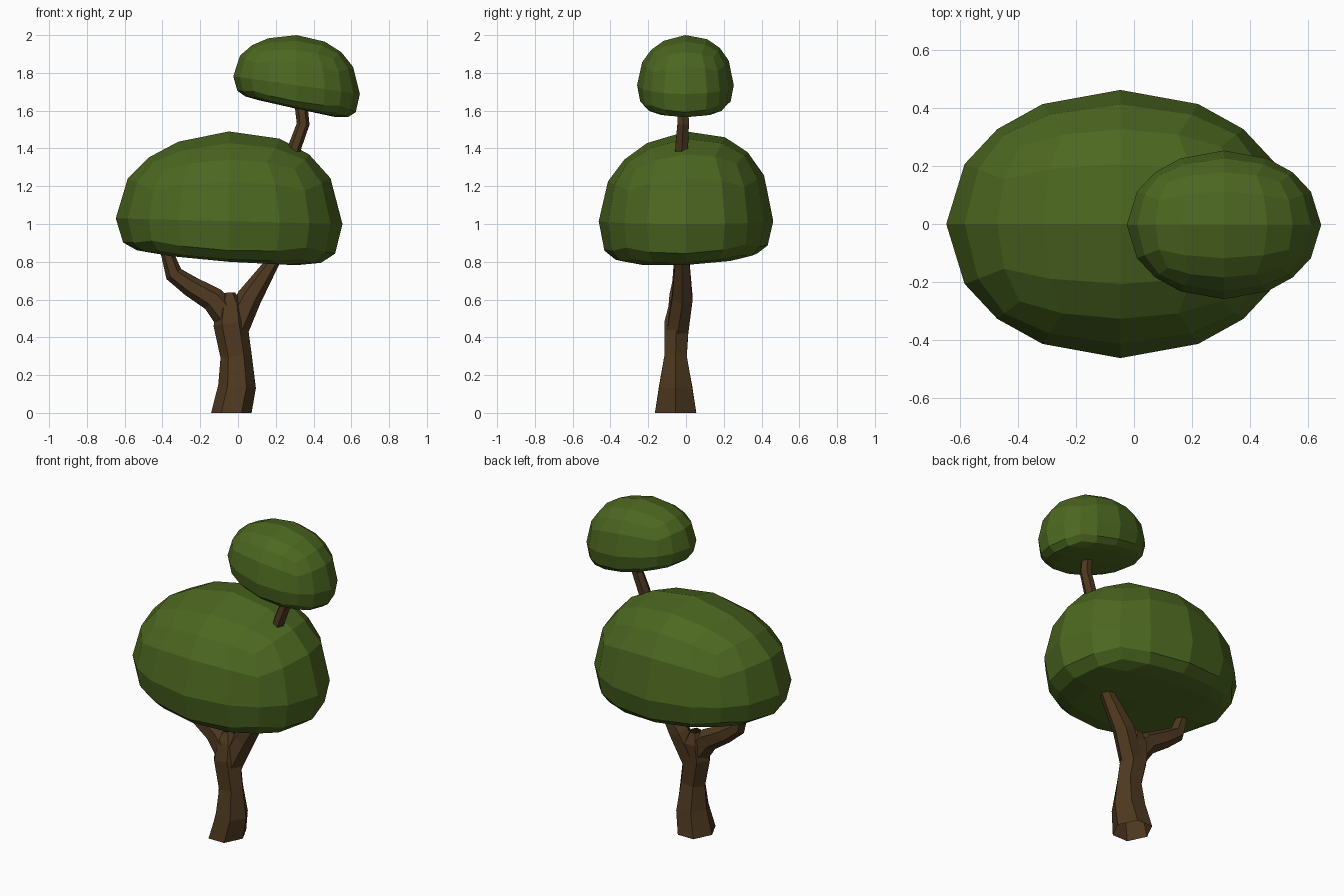
import bpy, bmesh, math
from mathutils import Vector

if "Cube" in bpy.data.objects:
    bpy.data.objects.remove(bpy.data.objects["Cube"])


def material(name, rgb):
    m = bpy.data.materials.new(name)
    m.diffuse_color = (*rgb, 1)
    m.use_nodes = True
    m.node_tree.nodes["Principled BSDF"].inputs["Base Color"].default_value = m.diffuse_color
    return m


LEAF = material("leaf_green", (0.072, 0.135, 0.0145))
BARK = material("bark_brown", (0.077, 0.041, 0.0145))


def finish(bm, name, mat):
    bmesh.ops.recalc_face_normals(bm, faces=bm.faces)
    me = bpy.data.meshes.new(name)
    bm.to_mesh(me)
    bm.free()
    me.materials.append(mat)
    bpy.context.collection.objects.link(bpy.data.objects.new(name, me))


def crown(name, centre, rx, ry, up, down, shear, twist, back, sag):
    """Faceted ball with a domed top, flattened underside and a sideways lean.
    back lifts the rear shoulder, sag drops the front rim."""
    bm = bmesh.new()
    bmesh.ops.create_cube(bm, size=2)
    bmesh.ops.subdivide_edges(bm, edges=bm.edges[:], cuts=3, use_grid_fill=True)
    for v in bm.verts:
        u = v.co.normalized()
        z = u.z
        if z >= 0:
            h = up * z ** 0.92 * (1 + back * u.y)
        else:
            r = math.hypot(u.x, u.y)
            if r > 1e-4:
                u *= r ** -0.4
            h = -down * (1 - (1 + z) ** 2) * (1 - sag * u.y)
        x = u.x * rx
        h += (shear + twist * z) * x
        v.co = Vector(centre) + Vector((x, u.y * ry, h))
    finish(bm, name, LEAF)


def limb(name, path, sides=6):
    """Tapered tube; path rows are x, y, z, half width in x, half width in y."""
    bm = bmesh.new()
    pts = [Vector(p[:3]) for p in path]
    rings = []
    for i, p in enumerate(path):
        t = (pts[min(i + 1, len(pts) - 1)] - pts[max(i - 1, 0)]).normalized()
        if p[2] == 0:
            t = Vector((0, 0, 1))
        side = Vector((0, 1, 0)).cross(t).normalized()
        front = t.cross(side)
        ring = []
        for k in range(sides):
            a = 2 * math.pi * k / sides
            ring.append(bm.verts.new(pts[i] + side * math.cos(a) * p[3]
                                     + front * math.sin(a) * p[4] * 1.1))
        rings.append(ring)
    for a, b in zip(rings, rings[1:]):
        for k in range(sides):
            j = (k + 1) % sides
            bm.faces.new((a[k], a[j], b[j], b[k]))
    finish(bm, name, BARK)


# Foliage
crown("main_crown", (-0.047, 0, 1.015), 0.6, 0.462, 0.475, 0.205, -0.025, 0.06, 0.08, 0.1)
crown("top_crown", (0.31, -0.003, 1.735), 0.335, 0.256, 0.265, 0.125, -0.14, 0.09, 0.04, 0)

# Open trunk and branches, the ends hidden inside each other or the foliage
limb("trunk", [(-0.035, -0.055, 0, 0.107, 0.115),
               (-0.005, -0.055, 0.14, 0.1, 0.092),
               (-0.01, -0.055, 0.3, 0.083, 0.062),
               (-0.04, -0.05, 0.47, 0.09, 0.068),
               (-0.04, -0.035, 0.57, 0.07, 0.058),
               (-0.045, -0.03, 0.635, 0.03, 0.03)])
limb("left_branch", [(-0.03, -0.045, 0.48, 0.08, 0.055),
                     (-0.13, -0.04, 0.6, 0.066, 0.05),
                     (-0.25, -0.03, 0.67, 0.055, 0.045),
                     (-0.34, -0.03, 0.735, 0.047, 0.04),
                     (-0.38, -0.03, 0.86, 0.032, 0.035)])
limb("right_branch", [(-0.02, -0.045, 0.44, 0.075, 0.06),
                      (0.06, -0.02, 0.61, 0.066, 0.057),
                      (0.185, -0.02, 0.8, 0.036, 0.04),
                      (0.22, -0.02, 0.87, 0.033, 0.036)])
limb("upper_stem", [(0.285, -0.025, 1.35, 0.036, 0.036),
                    (0.305, -0.022, 1.42, 0.035, 0.035),
                    (0.345, -0.015, 1.53, 0.034, 0.032),
                    (0.33, -0.015, 1.66, 0.034, 0.028)])
